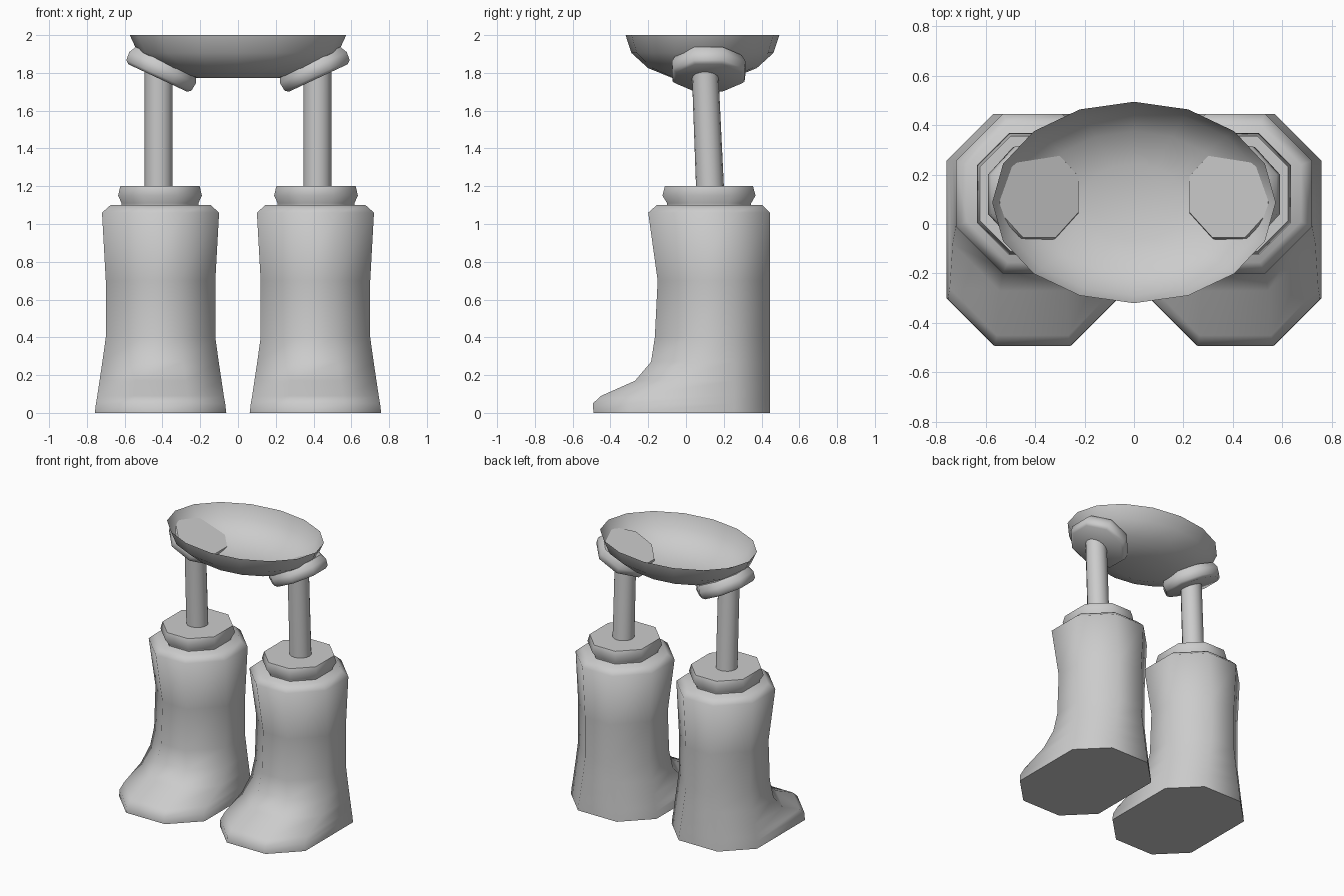
import bpy, bmesh, math
from mathutils import Vector, Matrix

if "Cube" in bpy.data.objects:
    bpy.data.objects.remove(bpy.data.objects["Cube"])

grey = bpy.data.materials.new("plain_grey")
grey.diffuse_color = (0.6, 0.6, 0.6, 1)
grey.use_nodes = True
grey.node_tree.nodes["Principled BSDF"].inputs["Base Color"].default_value = grey.diffuse_color


def loft(name, rings, cap_top=True, angle=60):
    """Skin a stack of rings from bottom to top and cap the ends."""
    bm = bmesh.new()
    loops = [[bm.verts.new(p) for p in ring] for ring in rings]
    n = len(loops[0])
    for low, high in zip(loops, loops[1:]):
        for i in range(n):
            j = (i + 1) % n
            bm.faces.new((low[i], low[j], high[j], high[i]))
    bm.faces.new(loops[0][::-1])
    if cap_top:
        bm.faces.new(loops[-1])
        bmesh.ops.recalc_face_normals(bm, faces=bm.faces)
    mesh = bpy.data.meshes.new(name)
    bm.to_mesh(mesh)
    bm.free()
    mesh.materials.append(grey)
    obj = bpy.data.objects.new(name, mesh)
    bpy.context.collection.objects.link(obj)
    bpy.ops.object.select_all(action='DESELECT')
    obj.select_set(True)
    bpy.context.view_layer.objects.active = obj
    bpy.ops.object.shade_smooth_by_angle(angle=math.radians(angle))
    return obj


def cut_box(cx, hx, y0, y1, cut, z):
    """Rectangle with cut corners (eight points)."""
    a, b = hx - cut, cut
    return [Vector((cx + x, y, z)) for x, y in (
        (hx, y0 + b), (hx, y1 - b), (a, y1), (-a, y1),
        (-hx, y1 - b), (-hx, y0 + b), (-a, y0), (a, y0))]


def ellipse(cx, cy, rx, ry, z, n, turn=0.0):
    return [Vector((cx + rx * math.cos(2 * math.pi * i / n + turn),
                    cy + ry * math.sin(2 * math.pi * i / n + turn), z))
            for i in range(n)]


# Pelvis: open half-ellipsoid bowl with a flat bottom
bowl = []
for k in (3, 2, 1, 0):
    a = math.radians(22.5 * k)
    bowl.append(ellipse(0, 0.087, 0.573 * math.cos(a), 0.407 * math.cos(a),
                        2 - 0.247 * math.sin(a), 16))
loft("pelvis_bowl", bowl, cap_top=False, angle=70)

# Boot sections: half width, front y, back y, corner cut, height
BOOT = [(0.348, -0.49, 0.445, 0.19, 0.0), (0.342, -0.493, 0.445, 0.19, 0.05),
        (0.335, -0.45, 0.445, 0.19, 0.09), (0.323, -0.27, 0.445, 0.19, 0.17),
        (0.308, -0.185, 0.445, 0.19, 0.27), (0.29, -0.165, 0.445, 0.19, 0.4),
        (0.29, -0.15, 0.445, 0.19, 0.7), (0.31, -0.2, 0.445, 0.19, 1.06),
        (0.265, -0.155, 0.405, 0.165, 1.1)]
COLLAR = [(0.203, -0.1, 0.345, 0.125, 1.09), (0.203, -0.1, 0.345, 0.125, 1.11),
          (0.222, -0.125, 0.368, 0.13, 1.15), (0.21, -0.112, 0.355, 0.125, 1.2)]

for side, s in (("left", -1), ("right", 1)):
    loft(side + "_boot", [cut_box(s * 0.41, *sec) for sec in BOOT])
    loft(side + "_boot_collar", [cut_box(s * 0.413, *sec) for sec in COLLAR])

    # Leg post, leaning slightly backwards at the bottom
    loft(side + "_leg", [ellipse(s * 0.42, 0.128, 0.074, 0.074, 1.17, 16),
                         ellipse(s * 0.42, 0.1, 0.074, 0.07, 1.83, 16)])

    # Hip joint: tilted octagonal pad poking through the bowl
    tilt = (Matrix.Translation((s * 0.425, 0.12, 1.773))
            @ Matrix.Rotation(math.radians(-25 * s), 4, 'Y'))
    c = math.cos(math.pi / 8)
    pad = [ellipse(0, 0, r / c, r / c, z, 8, math.pi / 8)
           for r, z in ((0.172, 0.0), (0.19, 0.015), (0.195, 0.06), (0.175, 0.1))]
    loft(side + "_hip_joint", [[tilt @ p for p in ring] for ring in pad])
